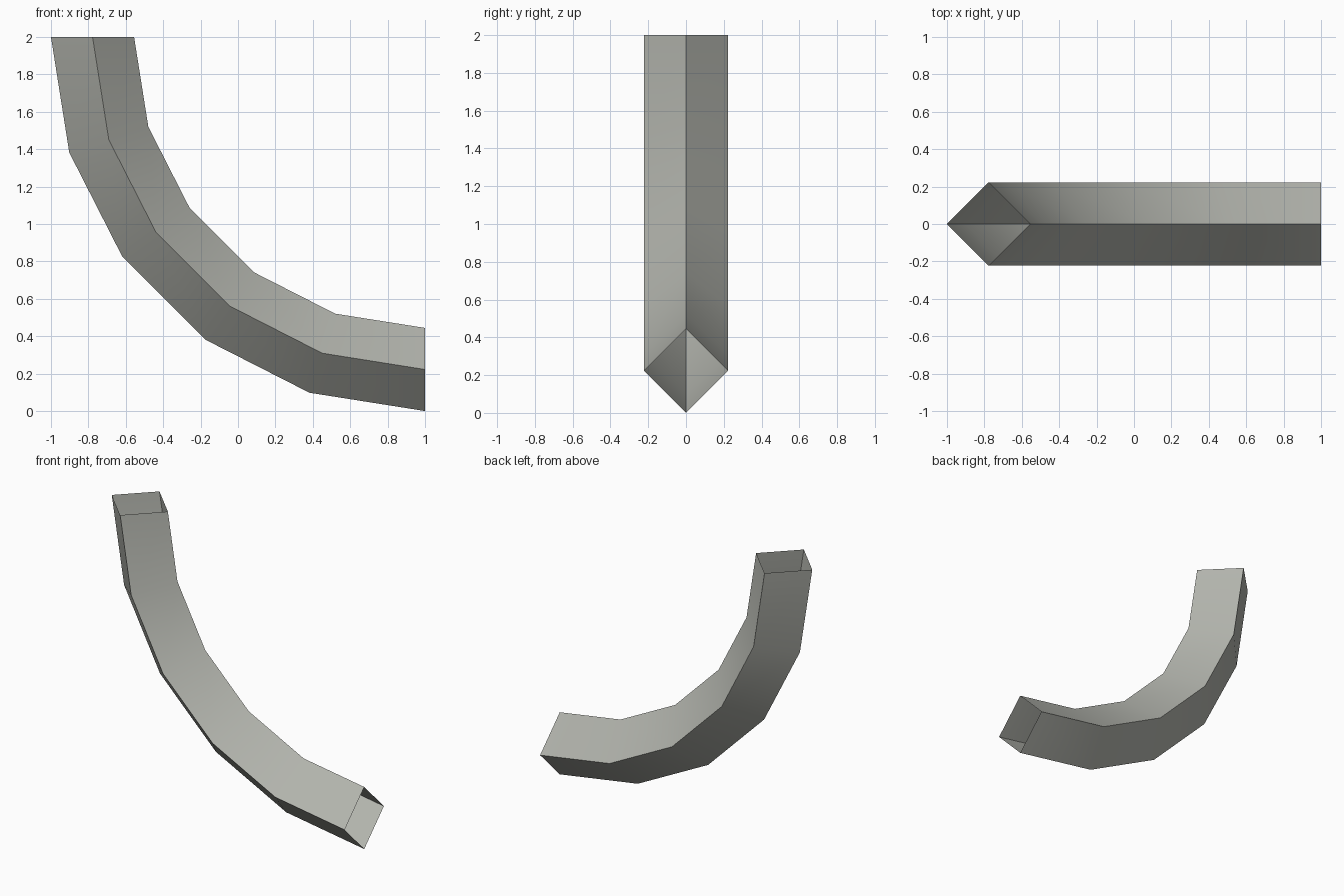
import bpy, bmesh, math

if "Cube" in bpy.data.objects:
    bpy.data.objects.remove(bpy.data.objects["Cube"])

# One flat colour
mat = bpy.data.materials.new("warm grey")
mat.diffuse_color = (0.45, 0.46, 0.42, 1.0)
mat.use_nodes = True
mat.node_tree.nodes["Principled BSDF"].inputs["Base Color"].default_value = mat.diffuse_color

# Quarter bend: diamond section swept about the point x=1, z=2
CX, CZ = 1.0, 2.0
BEND, HALF, STEPS = 16 / 9, 2 / 9, 5
section = [(HALF, 0), (0, HALF), (-HALF, 0), (0, -HALF)]  # (radial, y)

bm = bmesh.new()
rings = []
for i in range(STEPS + 1):
    a = math.radians(90) * i / STEPS
    rings.append([bm.verts.new((CX - (BEND + r) * math.cos(a), y,
                                CZ - (BEND + r) * math.sin(a)))
                  for r, y in section])

# Walls only: both ends stay open
for r0, r1 in zip(rings, rings[1:]):
    for k in range(4):
        n = (k + 1) % 4
        bm.faces.new((r0[k], r0[n], r1[n], r1[k]))

# Make the wall normals point out of the tube
for f in bm.faces:
    f.normal_update()
    c = f.calc_center_median()
    dx, dz = c.x - CX, c.z - CZ
    d = math.hypot(dx, dz)
    radial = (dx * f.normal.x + dz * f.normal.z) / d
    if radial * (d - BEND * math.cos(math.pi / 4 / STEPS)) + f.normal.y * c.y < 0:
        f.normal_flip()

mesh = bpy.data.meshes.new("bent_pipe")
bm.to_mesh(mesh)
bm.free()
mesh.materials.append(mat)
pipe = bpy.data.objects.new("bent_pipe", mesh)
bpy.context.collection.objects.link(pipe)

# Smooth along the bend, sharp at the four corners
bpy.context.view_layer.objects.active = pipe
pipe.select_set(True)
bpy.ops.object.shade_smooth_by_angle(angle=math.radians(30))
